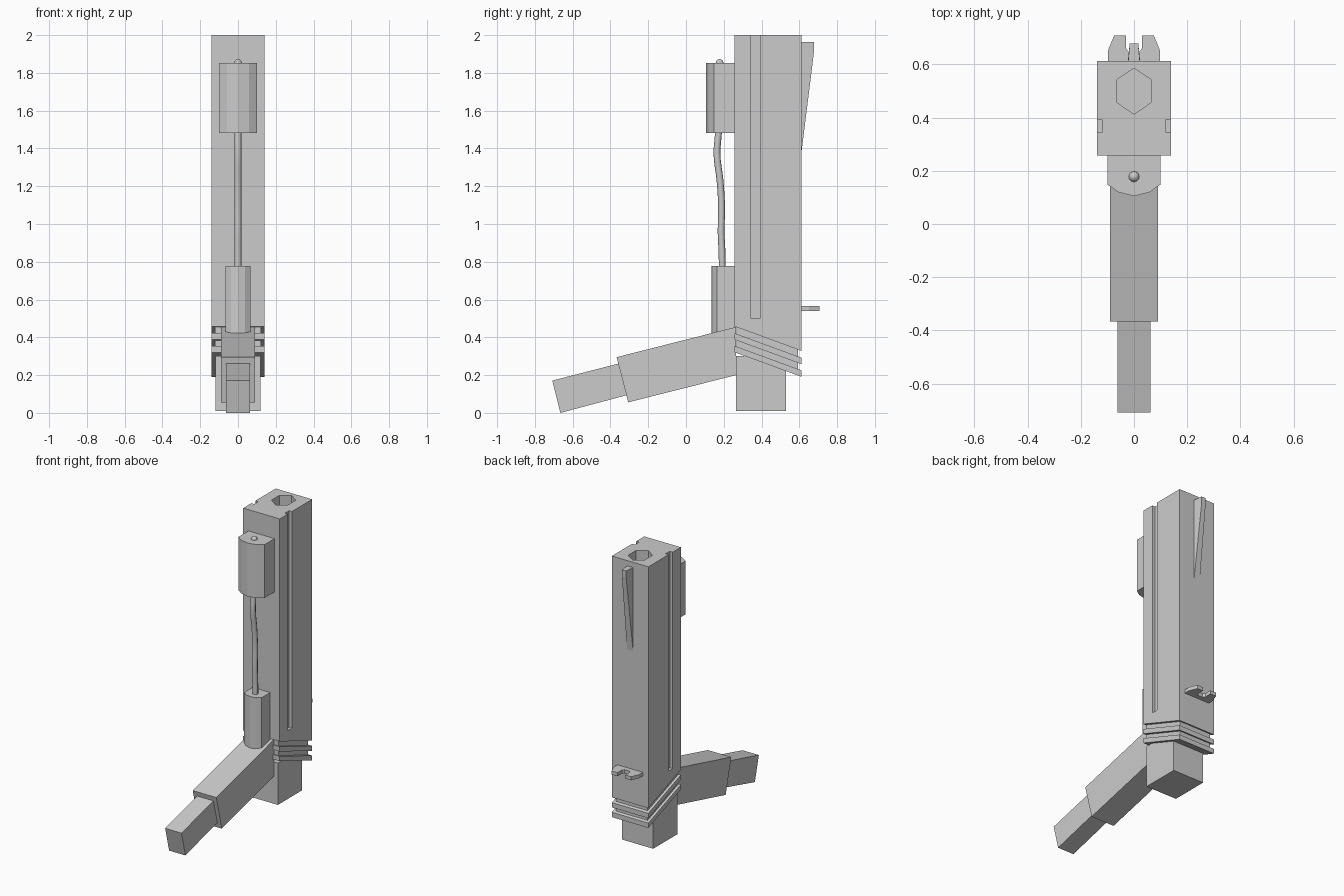
import bpy, bmesh
from mathutils import Vector

if "Cube" in bpy.data.objects:
    bpy.data.objects.remove(bpy.data.objects["Cube"])


def extrude(name, pts, lo, hi, axis):
    """Extrude a 2D profile: axis 'x' takes (y, z) points, axis 'z' takes (x, y)."""
    bm = bmesh.new()
    place = (lambda p, t: (t, p[0], p[1])) if axis == 'x' else (lambda p, t: (p[0], p[1], t))
    a = [bm.verts.new(place(p, lo)) for p in pts]
    b = [bm.verts.new(place(p, hi)) for p in pts]
    bm.faces.new(a)
    bm.faces.new(b)
    for i in range(len(pts)):
        j = (i + 1) % len(pts)
        bm.faces.new((a[i], a[j], b[j], b[i]))
    bmesh.ops.recalc_face_normals(bm, faces=bm.faces)
    me = bpy.data.meshes.new(name)
    bm.to_mesh(me)
    bm.free()
    ob = bpy.data.objects.new(name, me)
    bpy.context.collection.objects.link(ob)
    return ob


def side(name, pts, half):
    return extrude(name, pts, -half, half, 'x')


def rect(x0, x1, y0, y1):
    return [(x0, y0), (x1, y0), (x1, y1), (x0, y1)]


def cut(target, cutter):
    cutter.hide_render = True
    m = target.modifiers.new("cut", 'BOOLEAN')
    m.operation, m.solver, m.object = 'DIFFERENCE', 'EXACT', cutter
    bpy.context.view_layer.objects.active = target
    bpy.ops.object.modifier_apply(modifier=m.name)
    bpy.data.objects.remove(cutter)


F, B = 0.257, 0.612      # front and back of the body
DROP = 0.13              # slope of the slanted end

# Main body with slanted lower end, side grooves and hexagonal bore
body = side("main_body", [(F, 0.458), (B, 0.458 - DROP), (B, 2.0), (F, 2.0)], 0.14)
for s in (-1, 1):
    xs = sorted((s * 0.118, s * 0.2))
    cut(body, extrude("groove_cutter", rect(xs[0], xs[1], 0.345, 0.391), 0.5, 2.1, 'z'))
hexagon = [(0, 0.413), (0.063, 0.456), (0.063, 0.543), (0, 0.586), (-0.063, 0.543), (-0.063, 0.456)]
cut(body, extrude("bore_cutter", hexagon, 1.8, 2.1, 'z'))

# Slanted cooling fins around a recessed core
for i, top in enumerate((0.422, 0.355)):
    side(f"fin_{i + 1}", [(F, top - 0.034), (B, top - 0.034 - DROP), (B, top - DROP), (F, top)], 0.14)
side("fin_core", [(F + 0.01, 0.33), (B - 0.018, 0.33 - DROP), (B - 0.018, 0.5 - DROP), (F + 0.01, 0.47)], 0.122)

# Lower block
extrude("lower_block", rect(-0.12, 0.12, 0.265, 0.53), 0.01, 0.3, 'z')

# Angled arm and its thinner end
side("arm", [(0.265, 0.455), (-0.367, 0.295), (-0.306, 0.056), (0.265, 0.2)], 0.09)
side("arm_end", [(-0.33, 0.268), (-0.708, 0.171), (-0.665, 0.0), (-0.29, 0.1)], 0.0625)

# Rounded front housings
extrude("upper_housing", [(-0.1, 0.26), (-0.1, 0.148), (-0.057, 0.119), (0, 0.105),
                          (0.057, 0.119), (0.1, 0.148), (0.1, 0.26)], 1.483, 1.853, 'z')
extrude("lower_housing", [(-0.067, 0.26), (-0.067, 0.163), (-0.037, 0.142), (0, 0.134),
                          (0.037, 0.142), (0.067, 0.163), (0.067, 0.26)], 0.40, 0.778, 'z')

# Wavy cable between the housings
cu = bpy.data.curves.new("cable", 'CURVE')
cu.dimensions = '3D'
cu.bevel_depth, cu.bevel_resolution, cu.resolution_u = 0.018, 2, 4
path = [(0.178, 1.56), (0.17, 1.46), (0.164, 1.37), (0.18, 1.23), (0.188, 1.1), (0.186, 0.95), (0.191, 0.84), (0.191, 0.7)]
sp = cu.splines.new('BEZIER')
sp.bezier_points.add(len(path) - 1)
for bp, (y, z) in zip(sp.bezier_points, path):
    bp.co = Vector((0, y, z))
    bp.handle_left_type = bp.handle_right_type = 'AUTO'
cable = bpy.data.objects.new("cable", cu)
bpy.context.collection.objects.link(cable)
bpy.ops.object.select_all(action='DESELECT')
cable.select_set(True)
bpy.context.view_layer.objects.active = cable
bpy.ops.object.convert(target='MESH')

# Small knob on the upper housing
bpy.ops.mesh.primitive_uv_sphere_add(segments=12, ring_count=8, radius=0.02, location=(0, 0.178, 1.853))
bpy.context.object.name = "cable_knob"

# Wedge-shaped front sight, narrower on its outer edge
sight = side("front_sight", [(0.6, 1.385), (0.6, 1.963), (0.678, 1.963), (0.678, 1.915), (0.612, 1.385)], 0.023)
for v in sight.data.vertices:
    if v.co.y > 0.65:
        v.co.x *= 0.7

# Notched rear sight plate
half = [(0.098, 0.6), (0.098, 0.652), (0.075, 0.708), (0.03, 0.708), (0.03, 0.66), (0.018, 0.645)]
extrude("rear_sight", half + [(-x, y) for x, y in reversed(half)], 0.54, 0.565, 'z')
